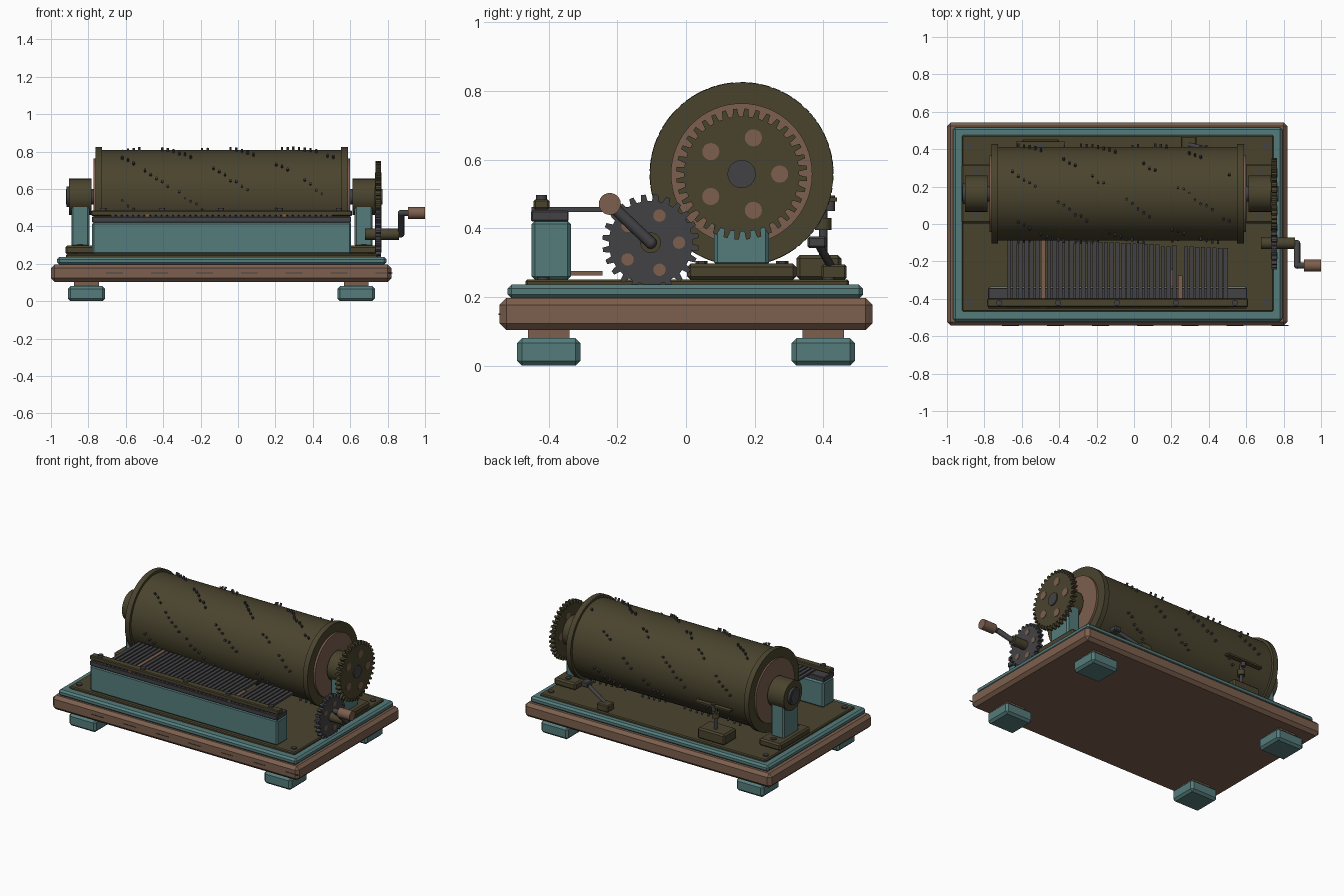
import bpy, bmesh, math, random
from math import sin, cos, pi
from mathutils import Vector, Matrix

cube = bpy.data.objects.get("Cube")
if cube:
    bpy.data.objects.remove(cube)
random.seed(4)


def material(name, rgb):
    m = bpy.data.materials.new(name)
    m.use_nodes = True
    m.diffuse_color = (*rgb, 1)
    m.node_tree.nodes["Principled BSDF"].inputs["Base Color"].default_value = (*rgb, 1)
    return m


BRASS = material("aged brass", (0.068, 0.057, 0.027))
WOOD = material("brown wood", (0.2, 0.115, 0.075))
TEAL = material("teal paint", (0.09, 0.2, 0.2))
STEEL = material("dark steel", (0.055, 0.055, 0.06))


def finish(name, bm, mats, smooth=False):
    me = bpy.data.meshes.new(name)
    bmesh.ops.recalc_face_normals(bm, faces=bm.faces)
    bm.to_mesh(me)
    bm.free()
    for m in mats:
        me.materials.append(m)
    ob = bpy.data.objects.new(name, me)
    bpy.context.collection.objects.link(ob)
    if smooth:
        bpy.ops.object.select_all(action='DESELECT')
        ob.select_set(True)
        bpy.context.view_layer.objects.active = ob
        bpy.ops.object.shade_smooth_by_angle(angle=math.radians(35))
    return ob


def add_box(bm, x, y, z, index=0):
    size = Matrix.Diagonal((x[1] - x[0], y[1] - y[0], z[1] - z[0], 1))
    mid = Matrix.Translation((sum(x) / 2, sum(y) / 2, sum(z) / 2))
    verts = bmesh.ops.create_cube(bm, size=1, matrix=mid @ size)["verts"]
    for f in {f for v in verts for f in v.link_faces}:
        f.material_index = index


def add_rod(bm, a, b, r, sides=12):
    a, b = Vector(a), Vector(b)
    turn = (b - a).to_track_quat('Z', 'Y').to_matrix().to_4x4()
    bmesh.ops.create_cone(bm, cap_ends=True, segments=sides, radius1=r, radius2=r,
                          depth=(b - a).length, matrix=Matrix.Translation((a + b) / 2) @ turn)


def box(name, mat, x, y, z, bevel=0.0):
    bm = bmesh.new()
    add_box(bm, x, y, z)
    if bevel:
        bmesh.ops.bevel(bm, geom=bm.edges[:], offset=bevel, segments=1, affect='EDGES')
    return finish(name, bm, [mat])


def rod(name, mat, a, b, r, sides=24):
    bm = bmesh.new()
    add_rod(bm, a, b, r, sides)
    return finish(name, bm, [mat], True)


def around(c, w):
    return (c - w, c + w)


# Base: board, painted plinth, brass bed plate and four feet
box("base_board", WOOD, (-1, 0.82), (-0.543, 0.543), (0.103, 0.197), 0.02)
box("plinth", TEAL, (-0.967, 0.793), (-0.52, 0.516), (0.195, 0.236), 0.012)
box("bed_plate", BRASS, (-0.92, 0.746), (-0.468, 0.475), (0.23, 0.251), 0.006)
for sx, fx in (("right", -0.81), ("left", 0.632)):
    for sy, fy in (("front", -0.4), ("back", 0.4)):
        box(f"foot_{sy}_{sx}", TEAL, around(fx, 0.1), around(fy, 0.092), (0, 0.08), 0.014)
        box(f"foot_neck_{sy}_{sx}", WOOD, around(fx, 0.066), around(fy, 0.06), (0.078, 0.106))
        rod(f"plate_screw_{sy}_{sx}", STEEL, (fx * 0.55 - 0.435 if fx < 0 else 0.705, fy * 1.04, 0.245),
            (fx * 0.55 - 0.435 if fx < 0 else 0.705, fy * 1.04, 0.258), 0.018, 12)

# Dark grain marks along the front edge
bm = bmesh.new()
for i in range(7):
    add_box(bm, around(-0.66 + i * 0.24, 0.045), (-0.546, -0.54), around(0.15, 0.002))
finish("grain_marks", bm, [STEEL])

# Drum with flanges, wooden end discs and shaft
AY, AZ = 0.162, 0.558


def axle(name, mat, x0, x1, r, sides=64):
    return rod(name, mat, (x0, AY, AZ), (x1, AY, AZ), r, sides)


axle("drum", BRASS, -0.74, 0.57, 0.25)
axle("drum_flange_right", BRASS, -0.763, -0.728, 0.267)
axle("drum_flange_left", BRASS, 0.552, 0.587, 0.267)
axle("drum_end_disc_right", WOOD, -0.773, -0.76, 0.206)
axle("drum_end_disc_left", WOOD, 0.58, 0.6, 0.206)
axle("drum_shaft", STEEL, -0.92, 0.772, 0.041, 32)
axle("shaft_cap", STEEL, -0.918, -0.89, 0.055, 32)

# Music pins in six spiral rows
bm = bmesh.new()
for row in range(6):
    run, on = 0, True
    for i in range(40):
        if run == 0:
            on, run = not on, random.randint(3, 7) if not on else random.randint(1, 4)
        run -= 1
        if on:
            x = -0.68 + i * 0.0305
            t = 2.75 * x + 0.25 + row * pi / 3 + random.uniform(-0.04, 0.04)
            out = Vector((0, -sin(t), cos(t)))
            axis = Vector((x, AY, AZ))
            add_rod(bm, axis + out * 0.245, axis + out * 0.268, 0.007, 6)
finish("drum_pins", bm, [STEEL])

# Bearing stands at both ends
for side, x in (("right", -0.843), ("left", 0.672)):
    box(f"stand_foot_{side}", BRASS, around(x, 0.08), (0.003, 0.322), (0.25, 0.297), 0.01)
    box(f"stand_post_{side}", TEAL, around(x, 0.048), around(AY, 0.08), (0.29, 0.52), 0.01)
    axle(f"bearing_{side}", BRASS, x - 0.06, x + 0.06, 0.097, 32)
    for y in (0.045, 0.28):
        rod(f"stand_bolt_{side}", STEEL, (x, y, 0.29), (x, y, 0.305), 0.018, 6)


# Gears with five wooden spots each
def gear(name, mat, y, z, teeth, root, tip, spot_ring, spot_r, phase):
    bm = bmesh.new()
    ring = []
    for i in range(teeth):
        for part, r in ((0.0, root), (0.28, root), (0.4, tip), (0.75, tip), (0.9, root)):
            a = 2 * pi * (i + part) / teeth
            ring.append(bm.verts.new((0.735, y + r * cos(a), z + r * sin(a))))
    face = bm.faces.new(ring)
    new = bmesh.ops.extrude_face_region(bm, geom=[face])["geom"]
    bmesh.ops.translate(bm, vec=(0.03, 0, 0), verts=[v for v in new if isinstance(v, bmesh.types.BMVert)])
    finish(name, bm, [mat])
    bm = bmesh.new()
    for i in range(5):
        a = phase + i * 2 * pi / 5
        cy, cz = y + spot_ring * cos(a), z + spot_ring * sin(a)
        add_rod(bm, (0.732, cy, cz), (0.768, cy, cz), spot_r, 20)
    finish(name + "_spots", bm, [WOOD])


GY, GZ = -0.103, 0.358
gear("large_gear", BRASS, AY, AZ, 36, 0.168, 0.191, 0.111, 0.025, 0)
gear("small_gear", STEEL, GY, GZ, 24, 0.122, 0.141, 0.083, 0.018, 0)

# Crank: hub, bent arm and wooden grip
rod("crank_hub", BRASS, (0.68, GY, GZ), (0.862, GY, GZ), 0.03)
HY, HZ = -0.222, 0.471
bend = [(0.8, GY, GZ), (0.872, GY, GZ), (0.872, HY, HZ), (0.93, HY, HZ)]
for a, b in zip(bend, bend[1:]):
    rod("crank_arm", STEEL, a, b, 0.017, 12)
for p in bend[1:3]:
    bm = bmesh.new()
    bmesh.ops.create_uvsphere(bm, u_segments=12, v_segments=8, radius=0.0175, matrix=Matrix.Translation(p))
    finish("crank_elbow", bm, [STEEL], True)
rod("crank_grip", WOOD, (0.908, HY, HZ), (1, HY, HZ), 0.032)

# Comb: block, steel bed, tines and clamp bar with screws
box("comb_block", TEAL, (-0.78, 0.605), (-0.45, -0.335), (0.25, 0.422), 0.01)
box("comb_bed", STEEL, (-0.78, 0.605), (-0.452, -0.342), (0.42, 0.452), 0.004)
bm = bmesh.new()
for i in range(39):
    x = -0.668 + i * 0.0305
    end, rusty = -0.075 - i * 0.0013, i in (6, 30)
    if i == 30:
        end = -0.275
    elif i > 30:
        end -= 0.005
    elif i in (27, 28):
        end -= 0.01
    add_box(bm, around(x, 0.0115), (-0.45, end), (0.448, 0.462), int(rusty))
finish("comb_tines", bm, [STEEL, WOOD])
box("clamp_bar", BRASS, (-0.785, 0.61), (-0.444, -0.398), (0.455, 0.484), 0.005)
for i in range(5):
    x = -0.72 + i * 0.315
    rod("clamp_screw", STEEL, (x, -0.421, 0.48), (x, -0.421, 0.497), 0.016, 12)
box("fallen_tine", WOOD, around(0.2, 0.011), (-0.335, -0.243), (0.262, 0.275))

# Fan governor behind the drum
box("governor_box", BRASS, (-0.6, -0.4), (0.322, 0.453), (0.25, 0.322), 0.01)
rod("governor_shaft", STEEL, (-0.5, 0.4, 0.31), (-0.5, 0.4, 0.47), 0.012, 12)
rod("governor_collar", BRASS, (-0.5, 0.4, 0.395), (-0.5, 0.4, 0.43), 0.024, 12)
box("governor_vane", BRASS, around(-0.5, 0.13), (0.41, 0.44), (0.478, 0.49))
rod("governor_hub", STEEL, (-0.5, 0.42, 0.45), (-0.5, 0.42, 0.495), 0.014, 12)

# Start lever behind the drum
box("lever_box", BRASS, (0.25, 0.335), (0.395, 0.468), (0.25, 0.295), 0.006)
rod("lever_arm", STEEL, (0.29, 0.425, 0.285), (0.46, 0.385, 0.355), 0.012, 12)
box("lever_knob", STEEL, around(0.465, 0.025), around(0.382, 0.028), (0.342, 0.376), 0.006)
